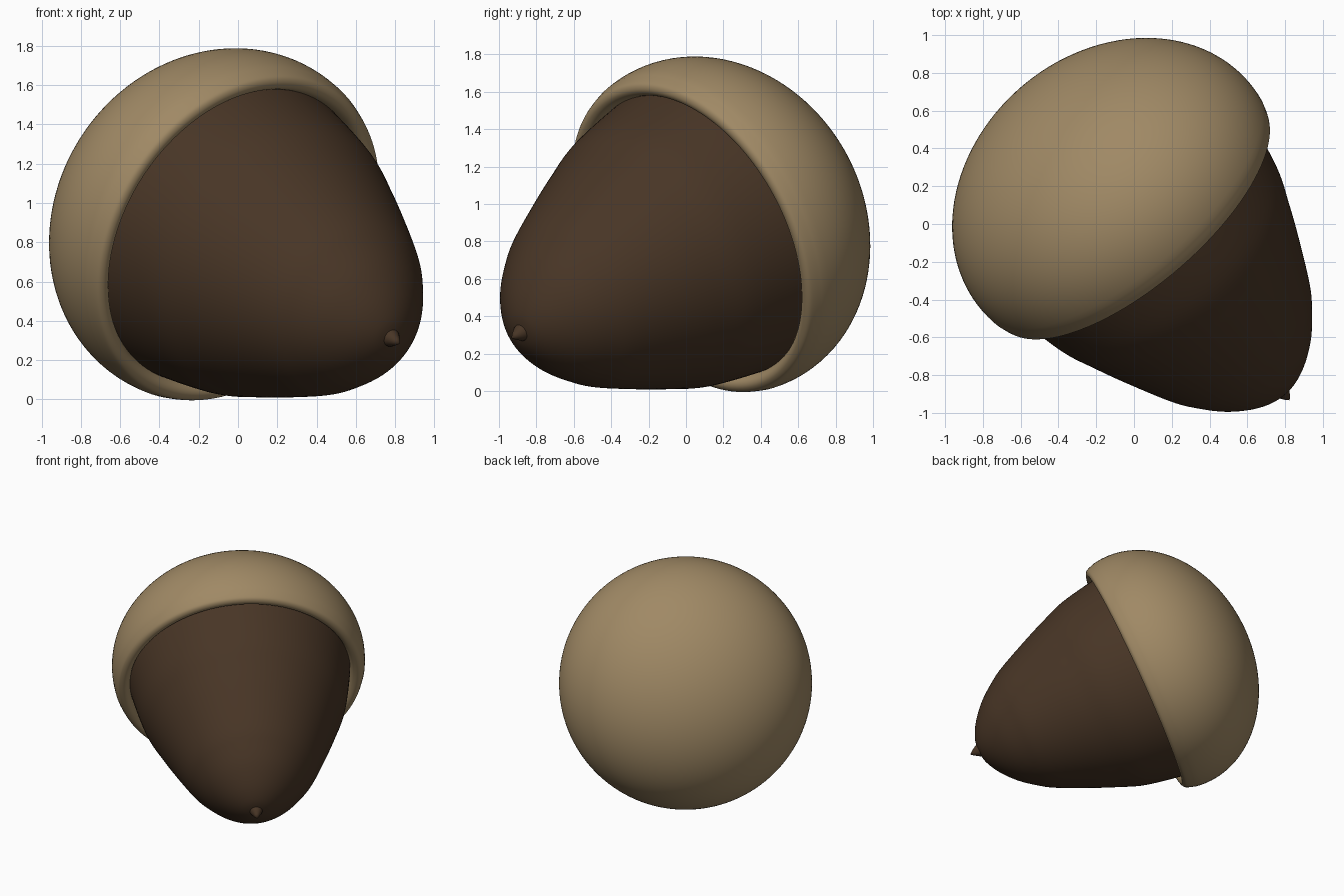
import bpy, bmesh, math
from mathutils import Vector

if "Cube" in bpy.data.objects:
    bpy.data.objects.remove(bpy.data.objects["Cube"])

AXIS = Vector((0.598, -0.70, -0.39)).normalized()   # from cap towards the tip
RIM_CENTRE = Vector((-0.01, 0.043, 0.828))


def material(name, rgb):
    m = bpy.data.materials.new(name)
    m.diffuse_color = (*rgb, 1)
    m.use_nodes = True
    m.node_tree.nodes["Principled BSDF"].inputs["Base Color"].default_value = m.diffuse_color
    return m


def spline(pts, steps=6):
    """Smooth curve through (radius, height) points."""
    p = [Vector(q) for q in pts]
    p = [2 * p[0] - p[1]] + p + [2 * p[-1] - p[-2]]
    out = []
    for i in range(1, len(p) - 2):
        a, b, c, d = p[i - 1:i + 3]
        for k in range(steps):
            t = k / steps
            out.append(0.5 * (2 * b + (c - a) * t + (2 * a - 5 * b + 4 * c - d) * t * t
                              + (3 * b - a - 3 * c + d) * t ** 3))
    return out + [p[-2]]


def lathe(name, profile, mat, segments=128, sharp=40):
    """Revolve a (radius, height) profile about the acorn axis."""
    bm = bmesh.new()
    verts = [bm.verts.new((max(r, 0), 0, z)) for r, z in profile]
    edges = [bm.edges.new(e) for e in zip(verts, verts[1:])]
    bmesh.ops.spin(bm, geom=verts + edges, cent=(0, 0, 0), axis=(0, 0, 1),
                   angle=math.tau, steps=segments, use_merge=True)
    bmesh.ops.remove_doubles(bm, verts=bm.verts, dist=1e-5)
    bmesh.ops.recalc_face_normals(bm, faces=bm.faces)
    me = bpy.data.meshes.new(name)
    bm.to_mesh(me)
    bm.free()
    me.materials.append(mat)
    ob = bpy.data.objects.new(name, me)
    bpy.context.collection.objects.link(ob)
    ob.location = RIM_CENTRE
    ob.rotation_mode = 'QUATERNION'
    ob.rotation_quaternion = AXIS.to_track_quat('Z', 'Y')
    bpy.ops.object.select_all(action='DESELECT')
    ob.select_set(True)
    bpy.context.view_layer.objects.active = ob
    bpy.ops.object.shade_smooth_by_angle(angle=math.radians(sharp))
    return ob


tan = material("cap_tan", (0.35, 0.25, 0.13))
brown = material("nut_brown", (0.065, 0.036, 0.019))

# Nut: blunt egg, closed inside the cap
nut = spline([(0.82, -0.12), (0.81, 0.0), (0.755, 0.29), (0.685, 0.48), (0.61, 0.66),
              (0.495, 0.91), (0.42, 1.03), (0.325, 1.15), (0.21, 1.25),
              (0.10, 1.31), (0, 1.33)])
lathe("nut", [(0, -0.12)] + [tuple(p) for p in nut], brown)

# Tip: small pointed cone
lathe("nut_tip", [(0, 1.29), (0.05, 1.29), (0.045, 1.33), (0.02, 1.37), (0, 1.395)],
      brown, segments=24)

# Cap: ellipsoid bowl with a rounded lip turned in to the nut
bowl = [(0.93 * math.sin(a), -0.149 - 0.73 * math.cos(a))
        for a in (math.radians(2.5 * i) for i in range(40))]
lip = spline([bowl[-1], (0.905, 0.0), (0.889, 0.027), (0.86, 0.037),
              (0.832, 0.025), (0.812, -0.01), (0.80, -0.06)], 4)
lathe("cap", bowl[:-1] + [tuple(p) for p in lip], tan)
